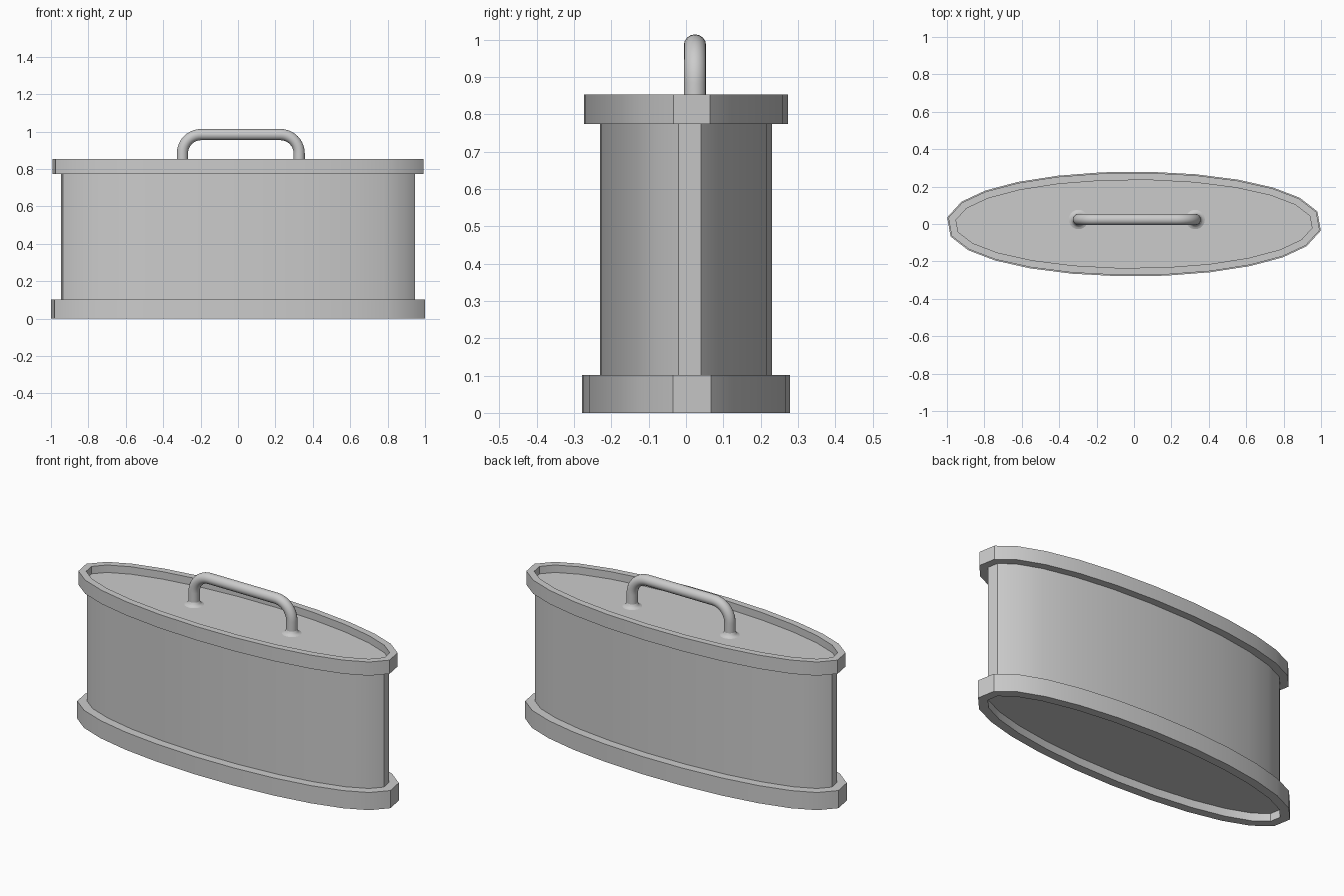
import bpy, bmesh, math
from mathutils import Vector

if "Cube" in bpy.data.objects:
    bpy.data.objects.remove(bpy.data.objects["Cube"], do_unlink=True)

grey = bpy.data.materials.new("grey_metal")
grey.use_nodes = True
grey.diffuse_color = (0.6, 0.6, 0.6, 1)
grey.node_tree.nodes["Principled BSDF"].inputs["Base Color"].default_value = (0.6, 0.6, 0.6, 1)

SIDES = 24
LENGTH, DEPTH = 0.95, 0.231      # half axes of the oval body
LID_Z = 0.81


def oval(offset):
    """Oval outline pushed outward by an even distance, with mitred corners."""
    pts = []
    for k in range(SIDES):
        t = math.radians(-5 + k * 360 / SIDES)
        pts.append(Vector((LENGTH * math.cos(t), DEPTH * math.sin(t))))
    out = []
    for k, p in enumerate(pts):
        a = (p - pts[k - 1]).normalized()
        b = (pts[(k + 1) % SIDES] - p).normalized()
        n1, n2 = Vector((a.y, -a.x)), Vector((b.y, -b.x))
        m = (n1 + n2).normalized()
        out.append(p + m * offset / m.dot(n1))
    return out


def circle(radius):
    return [Vector((radius * math.cos(2 * math.pi * k / SIDES),
                    radius * math.sin(2 * math.pi * k / SIDES))) for k in range(SIDES)]


def smooth(obj):
    bpy.ops.object.select_all(action='DESELECT')
    obj.select_set(True)
    bpy.context.view_layer.objects.active = obj
    bpy.ops.object.shade_smooth_by_angle(angle=math.radians(30))


def loft(name, outline, profile, cap_start=False, cap_end=False, at=(0, 0, 0)):
    """Stack outlines given as (size, height), joined by quads."""
    bm = bmesh.new()
    rings = [[bm.verts.new((p.x, p.y, z)) for p in outline(s)] for s, z in profile]
    for low, high in zip(rings, rings[1:]):
        for k in range(SIDES):
            j = (k + 1) % SIDES
            bm.faces.new((low[k], low[j], high[j], high[k]))
    if cap_start:
        bm.faces.new(rings[0][::-1])
    if cap_end:
        bm.faces.new(rings[-1])
    mesh = bpy.data.meshes.new(name)
    bm.to_mesh(mesh)
    bm.free()
    obj = bpy.data.objects.new(name, mesh)
    obj.location = at
    mesh.materials.append(grey)
    bpy.context.collection.objects.link(obj)
    smooth(obj)
    return obj


# Base rim with recessed floor, oval wall, lid rim with recessed lid
loft("base_rim", oval, [(0, 0.045), (0, 0), (0.049, 0), (0.049, 0.102), (0, 0.102)], cap_start=True)
loft("body_wall", oval, [(0, 0.102), (0, 0.774)])
loft("lid_rim", oval, [(0, 0.774), (0.043, 0.774), (0.043, 0.853), (0.005, 0.853), (0.005, LID_Z)],
     cap_end=True)

# Carrying handle: round bar bent at both upper corners
LEFT, RIGHT, HANDLE_Y, TOP, BEND, BAR = 0.327, -0.297, 0.024, 0.984, 0.1, 0.03
path = [(LEFT, LID_Z)]
for centre, start in ((LEFT - BEND, 0), (RIGHT + BEND, 90)):
    for i in range(11):
        t = math.radians(start + 9 * i)
        path.append((centre + BEND * math.cos(t), TOP - BEND + BEND * math.sin(t)))
path.append((RIGHT, LID_Z))

curve = bpy.data.curves.new("handle", 'CURVE')
curve.dimensions = '3D'
curve.bevel_depth = BAR
curve.bevel_resolution = 6
spline = curve.splines.new('POLY')
spline.points.add(len(path) - 1)
for point, (x, z) in zip(spline.points, path):
    point.co = (x, HANDLE_Y, z, 1)
curve.materials.append(grey)
handle = bpy.data.objects.new("handle", curve)
bpy.context.collection.objects.link(handle)
bpy.ops.object.select_all(action='DESELECT')
handle.select_set(True)
bpy.context.view_layer.objects.active = handle
bpy.ops.object.convert(target='MESH')
smooth(bpy.context.view_layer.objects.active)

# Flared weld at each foot of the handle
for name, x in (("left_handle_foot", LEFT), ("right_handle_foot", RIGHT)):
    loft(name, circle, [(0.052, 0), (0.042, 0.004), (0.035, 0.01), (BAR, 0.022)],
         at=(x, HANDLE_Y, LID_Z))
